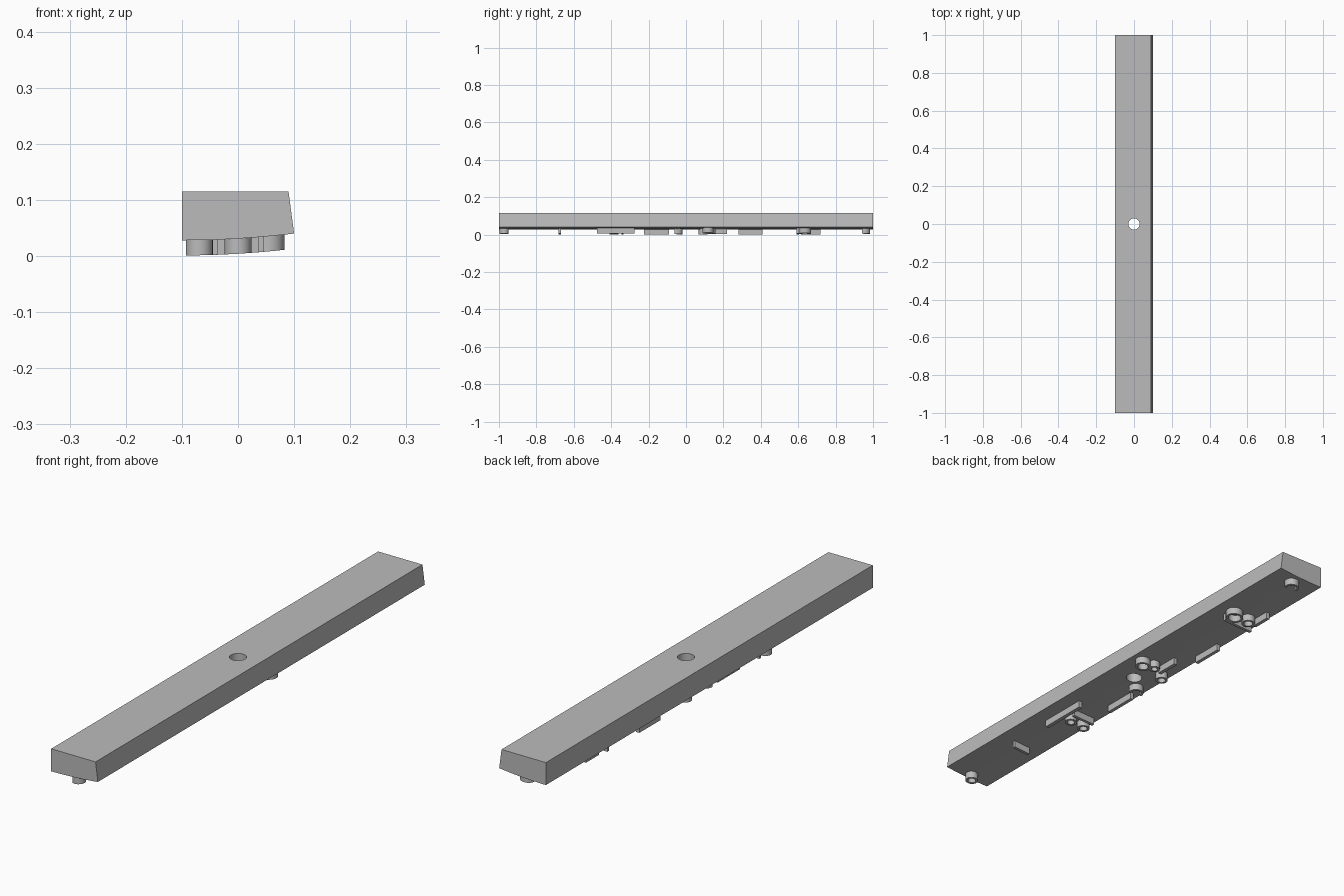
import bpy, bmesh, math

old = bpy.data.objects.get("Cube")
if old:
    bpy.data.objects.remove(old, do_unlink=True)

grey = bpy.data.materials.new("plain_grey")
grey.use_nodes = True
grey.diffuse_color = (0.5, 0.5, 0.5, 1)
grey.node_tree.nodes["Principled BSDF"].inputs["Base Color"].default_value = (0.5, 0.5, 0.5, 1)

RIB_DEPTH = 0.027


def underside(x):
    """Height of the gently curved underside."""
    return 0.028 + 0.012 * ((x + 0.1) / 0.2) ** 2


def finish(name, bm):
    bmesh.ops.recalc_face_normals(bm, faces=bm.faces)
    mesh = bpy.data.meshes.new(name)
    bm.to_mesh(mesh)
    bm.free()
    mesh.materials.append(grey)
    obj = bpy.data.objects.new(name, mesh)
    bpy.context.collection.objects.link(obj)
    bpy.ops.object.select_all(action="DESELECT")
    obj.select_set(True)
    bpy.context.view_layer.objects.active = obj
    bpy.ops.object.shade_smooth_by_angle(angle=math.radians(30))
    return obj


def wall(name, inner, outer, closed):
    """Thin wall between two outlines, following the curved underside."""
    bm = bmesh.new()
    rows = []
    for (ax, ay), (bx, by) in zip(inner, outer):
        rows.append([bm.verts.new(p) for p in (
            (ax, ay, underside(ax) + 0.004), (bx, by, underside(bx) + 0.004),
            (bx, by, underside(bx) - RIB_DEPTH), (ax, ay, underside(ax) - RIB_DEPTH))])
    pairs = list(zip(rows, rows[1:]))
    if closed:
        pairs.append((rows[-1], rows[0]))
    else:
        bm.faces.new(rows[0])
        bm.faces.new(rows[-1])
    for a, b in pairs:
        for i in range(4):
            j = (i + 1) % 4
            bm.faces.new((a[i], a[j], b[j], b[i]))
    return finish(name, bm)


def ring(name, x, y, radius, thick=0.009, start=0, sweep=360):
    closed = sweep == 360
    n = 32 if closed else 20
    angles = [math.radians(start + sweep * i / n) for i in range(n + (not closed))]

    def arc(r):
        return [(x + r * math.cos(a), y + r * math.sin(a)) for a in angles]
    return wall(name, arc(radius - thick), arc(radius), closed)


def rib(name, x0, x1, y0, y1, steps=4):
    xs = [x0 + (x1 - x0) * i / steps for i in range(steps + 1)]
    return wall(name, [(x, y0) for x in xs], [(x, y1) for x in xs], False)


# Bar body: one side leans, underside is curved
profile = [(-0.1, 0.115), (0.09, 0.115)]
profile += [(0.1 - 0.2 * i / 12, underside(0.1 - 0.2 * i / 12)) for i in range(13)]
bm = bmesh.new()
face = bm.faces.new([bm.verts.new((x, -1, z)) for x, z in profile])
ext = bmesh.ops.extrude_face_region(bm, geom=[face])
bmesh.ops.translate(bm, vec=(0, 2, 0),
                    verts=[v for v in ext["geom"] if isinstance(v, bmesh.types.BMVert)])
body = finish("bar_body", bm)

# Round hole straight through the middle
bpy.ops.mesh.primitive_cylinder_add(vertices=32, radius=0.03, depth=0.4)
cutter = bpy.context.object
cutter.hide_render = True
cut = body.modifiers.new("hole", "BOOLEAN")
cut.object = cutter
cut.operation = "DIFFERENCE"
cut.solver = "EXACT"
bpy.context.view_layer.objects.active = body
bpy.ops.object.modifier_apply(modifier="hole")
bpy.data.objects.remove(cutter, do_unlink=True)

# Round sockets under the bar: x, y, radius
sockets = [(0, -0.972, 0.024), (-0.004, -0.383, 0.023), (-0.069, -0.386, 0.024),
           (0.054, 0.118, 0.029), (0.012, 0.136, 0.021), (-0.061, 0.092, 0.024),
           (0.027, 0.635, 0.033), (-0.037, 0.64, 0.026)]
for i, (x, y, r) in enumerate(sockets):
    ring(f"socket_{i + 1}", x, y, r)

# Open hooks
for name, x, y in (("middle_hook", -0.05, -0.047), ("end_hook", 0.008, 0.955)):
    ring(name, x, y, 0.028, start=-30, sweep=220)

# Crosswise ribs: x range, y centre
for i, (x0, x1, y) in enumerate([(-0.037, 0.037, -0.675), (-0.08, 0.02, -0.34),
                                 (-0.085, 0.045, 0.597)]):
    rib(f"cross_rib_{i + 1}", x0, x1, y - 0.006, y + 0.006)

# Lengthwise ribs: x centre, y range
for i, (x, y0, y1) in enumerate([(0.038, -0.475, -0.275), (-0.066, -0.225, -0.09),
                                 (-0.024, 0.125, 0.22), (-0.08, 0.28, 0.41),
                                 (-0.069, 0.64, 0.72)]):
    rib(f"long_rib_{i + 1}", x - 0.007, x + 0.007, y0, y1, 1)
